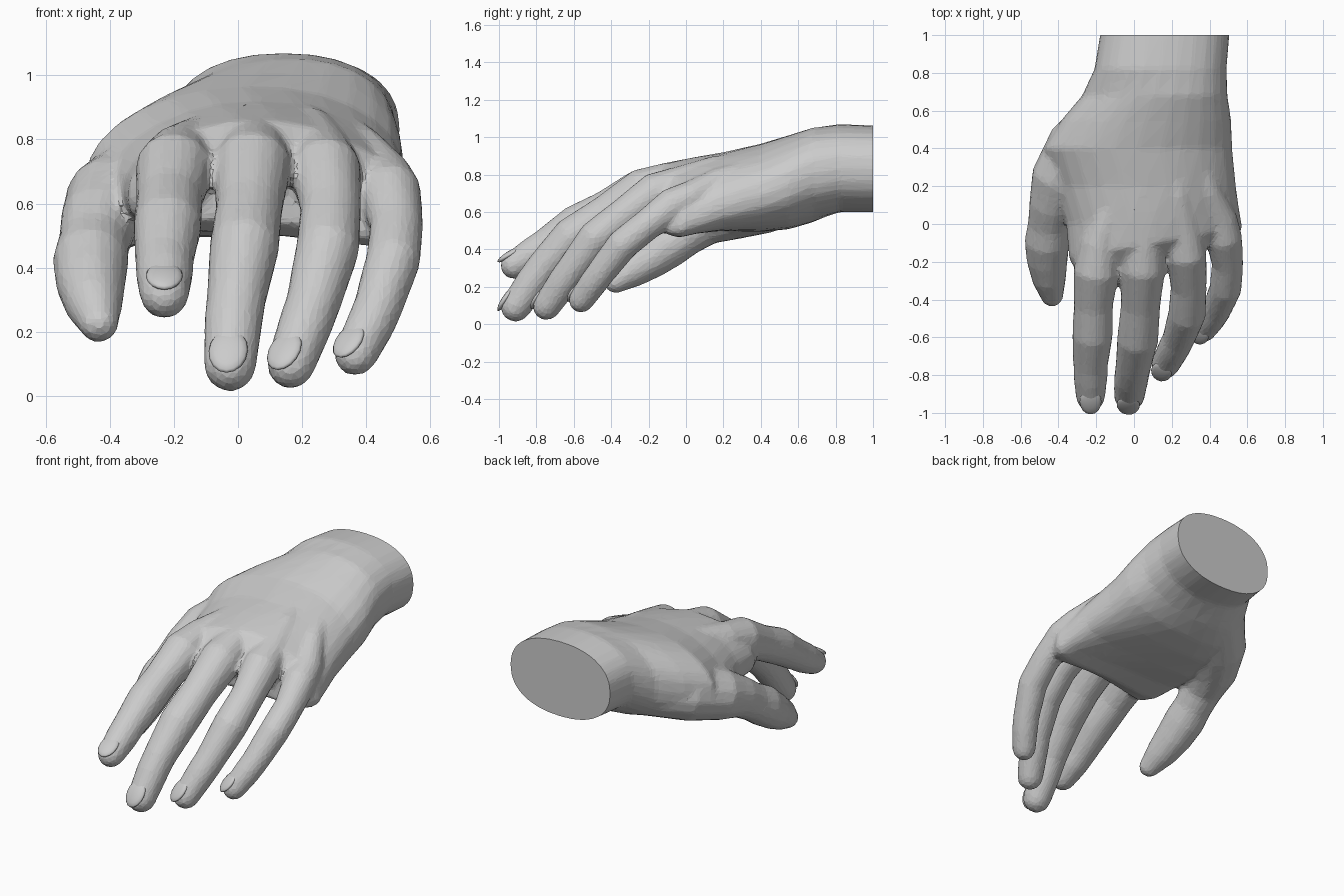
import bpy, bmesh
from math import sin, cos, pi, copysign
from mathutils import Vector, Matrix

if "Cube" in bpy.data.objects:
    bpy.data.objects.remove(bpy.data.objects["Cube"])

body = bmesh.new()


def loft(rings):
    """Skin a list of equal-length point rings and close both ends."""
    loops = [[body.verts.new(p) for p in ring] for ring in rings]
    n = len(loops[0])
    for a, b in zip(loops, loops[1:]):
        for i in range(n):
            j = (i + 1) % n
            body.faces.new((a[i], a[j], b[j], b[i]))
    body.faces.new(loops[0][::-1])
    body.faces.new(loops[-1])


def frame(t):
    side = t.cross(Vector((0, 0, 1))).normalized()
    return side, side.cross(t)


def digit(points, sides=14):
    """Round tube along (x, y, z, radius) points with a domed tip."""
    pts = [Vector(p[:3]) for p in points]
    rad = [p[3] for p in points]
    stations = []
    for i, p in enumerate(pts):
        t = (pts[min(i + 1, len(pts) - 1)] - pts[max(i - 1, 0)]).normalized()
        stations.append((p, t, rad[i]))
    for phi in (0.5, 1.0, 1.4):
        stations.append((pts[-1] + t * rad[-1] * sin(phi), t, rad[-1] * cos(phi)))
    rings = []
    for p, d, r in stations:
        s, n = frame(d)
        rings.append([p + (s * cos(2 * pi * k / sides) + n * sin(2 * pi * k / sides)) * r
                      for k in range(sides)])
    loft(rings)
    return pts[-1], t, rad[-1]


# Palm and wrist: y, centre x, half width, centre z, half height, arch, tilt, skew
palm = [
    (1.06, .17, .34, .83, .23, .00, .00, 0),
    (.82, .14, .35, .835, .235, .00, .00, 0),
    (.68, .11, .385, .80, .25, .02, .03, 0),
    (.55, .065, .45, .76, .25, .03, .02, 0),
    (.40, .02, .50, .73, .235, .05, .01, 0),
    (.20, .06, .48, .71, .21, .08, .00, 0),
    (.03, .10, .46, .70, .19, .10, -.03, .03),
    (-.10, .115, .46, .68, .18, .10, -.04, .08),
    (-.18, .12, .42, .66, .12, .10, -.04, .09),
]
rings = []
for y, cx, a, cz, h, arch, tilt, skew in palm:
    ring = []
    for k in range(28):
        c, s = cos(2 * pi * k / 28), sin(2 * pi * k / 28)
        u = copysign(abs(c) ** .9, c)
        v = copysign(abs(s) ** .85, s)
        ring.append((cx + a * u, y + skew * u, cz + h * v - arch * u * u + tilt * u))
    rings.append(ring)
loft(rings)

# Fingers, starting as tendon ridges inside the back of the hand
fingers = {
    "index": [(-.02, .45, .88, .05), (-.10, .15, .815, .07), (-.18, -.10, .745, .105),
              (-.20, -.25, .705, .122), (-.215, -.43, .61, .104), (-.22, -.59, .53, .108),
              (-.23, -.75, .42, .092), (-.23, -.82, .375, .09), (-.23, -.915, .317, .078)],
    "middle": [(.08, .45, .90, .05), (.06, .15, .84, .07), (.05, -.08, .765, .105),
               (.045, -.23, .715, .122), (.035, -.43, .585, .105), (.02, -.61, .465, .11),
               (-.005, -.76, .305, .094), (-.015, -.82, .225, .092), (-.025, -.91, .095, .083)],
    "ring": [(.18, .45, .89, .05), (.23, .15, .83, .07), (.26, -.02, .755, .095),
             (.275, -.16, .705, .11), (.29, -.33, .58, .096), (.28, -.48, .46, .1),
             (.235, -.61, .29, .086), (.21, -.66, .22, .085), (.165, -.745, .097, .076)],
    "little": [(.30, .45, .86, .05), (.39, .18, .77, .07), (.455, .03, .68, .09),
               (.475, -.07, .635, .098), (.495, -.21, .53, .084), (.485, -.34, .425, .086),
               (.435, -.46, .27, .077), (.41, -.50, .215, .076), (.367, -.56, .13, .069)],
}
tips = {name: digit(points) for name, points in fingers.items()}

# Thumb, rising out of the mound on the side of the palm
digit([(-.10, .62, .70, .15), (-.30, .40, .65, .17), (-.40, .23, .595, .15),
       (-.435, .10, .54, .122), (-.45, 0, .475, .112), (-.46, -.09, .42, .12),
       (-.46, -.19, .35, .11), (-.45, -.29, .285, .092), (-.435, -.375, .228, .064)])

bmesh.ops.recalc_face_normals(body, faces=body.faces)
mesh = bpy.data.meshes.new("hand")
body.to_mesh(mesh)
body.free()
hand = bpy.data.objects.new("hand", mesh)
bpy.context.collection.objects.link(hand)

# Fuse the parts into one skin, soften the joins, reduce to facets
m = hand.modifiers.new("fuse", 'REMESH')
m.mode = 'VOXEL'
m.voxel_size = .014
m = hand.modifiers.new("soften", 'SMOOTH')
m.factor = .5
m.iterations = 7
m = hand.modifiers.new("facets", 'DECIMATE')
m.ratio = .13
deps = bpy.context.evaluated_depsgraph_get()
skin = bpy.data.meshes.new_from_object(hand.evaluated_get(deps))
hand.modifiers.clear()

# Cut the wrist flat and cap it
bm = bmesh.new()
bm.from_mesh(skin)
cut = bmesh.ops.bisect_plane(bm, geom=bm.verts[:] + bm.edges[:] + bm.faces[:],
                             plane_co=(0, 1, 0), plane_no=(0, 1, 0), clear_outer=True)
rim = [e for e in cut["geom_cut"] if isinstance(e, bmesh.types.BMEdge)]
cap = bmesh.ops.holes_fill(bm, edges=rim, sides=0)["faces"]
for f in bm.faces:
    f.smooth = False
bm.to_mesh(skin)
bm.free()
hand.data = skin

# Fingernails set into the last joints
for name, (p, t, r) in tips.items():
    s, n = frame(t)
    bm = bmesh.new()
    bmesh.ops.create_uvsphere(bm, u_segments=16, v_segments=8, radius=1)
    basis = Matrix((s, t, n)).transposed().to_4x4()
    place = Matrix.Translation(p - t * r * .1 + n * r * .8) @ basis
    bm.transform(place @ Matrix.Diagonal((r * .74, r * 1.0, r * .24, 1)))
    nail = bpy.data.meshes.new(name + "_fingernail")
    bm.to_mesh(nail)
    bm.free()
    nail.shade_smooth()
    bpy.context.collection.objects.link(bpy.data.objects.new(nail.name, nail))
